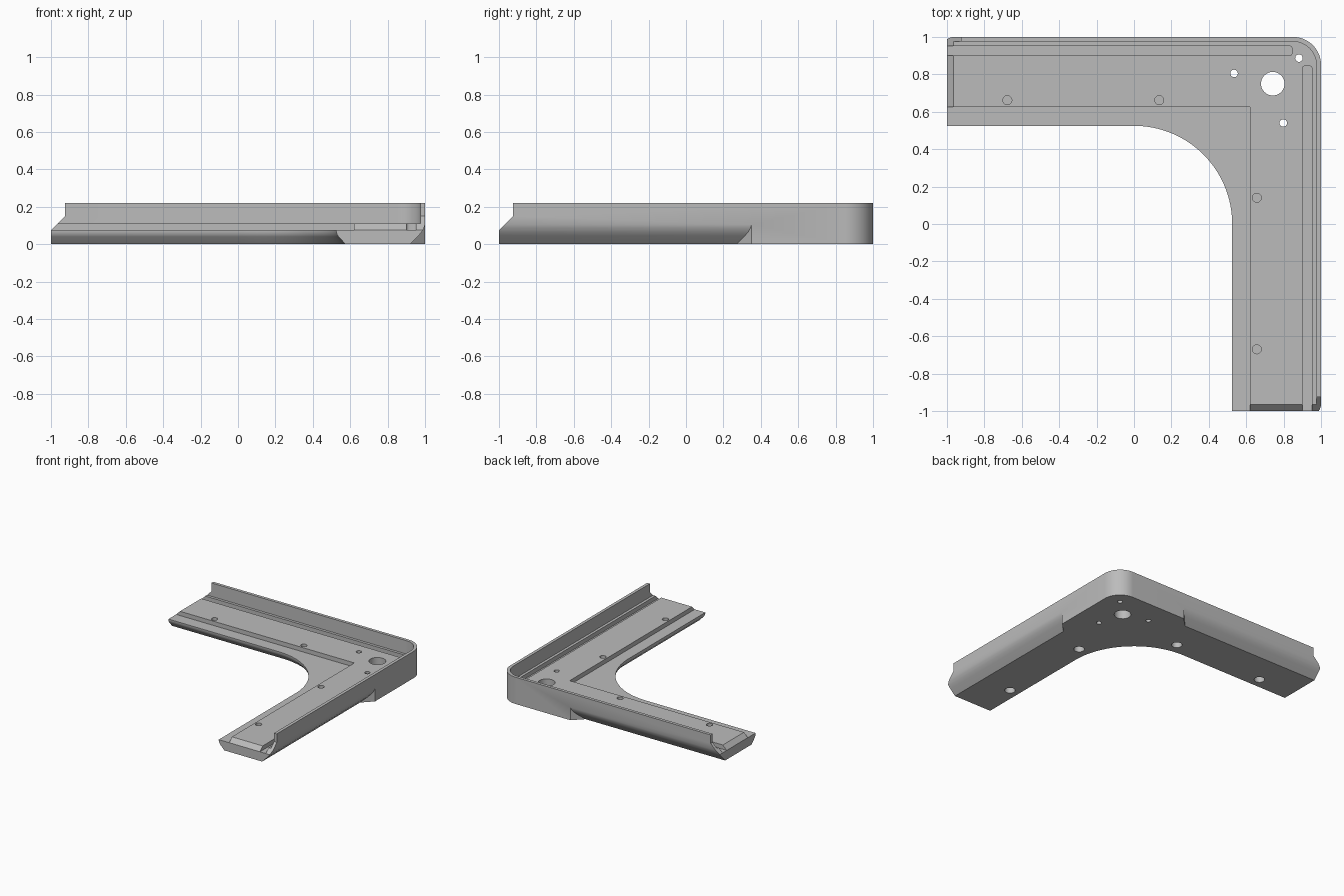
import bpy, bmesh, math

cube = bpy.data.objects.get("Cube")
if cube:
    bpy.data.objects.remove(cube, do_unlink=True)

grey = bpy.data.materials.new("mid_grey")
grey.use_nodes = True
colour = (0.5, 0.5, 0.5, 1)
grey.diffuse_color = colour
grey.node_tree.nodes["Principled BSDF"].inputs["Base Color"].default_value = colour


def loft(name, rings):
    """Closed solid through matching rings of 3D points."""
    bm = bmesh.new()
    vs = [[bm.verts.new(p) for p in ring] for ring in rings]
    n = len(vs[0])
    for a, b in zip(vs, vs[1:]):
        for i in range(n):
            j = (i + 1) % n
            bm.faces.new((a[i], a[j], b[j], b[i]))
    bm.faces.new(vs[0][::-1])
    bm.faces.new(vs[-1])
    bmesh.ops.recalc_face_normals(bm, faces=bm.faces)
    me = bpy.data.meshes.new(name)
    bm.to_mesh(me)
    bm.free()
    me.materials.append(grey)
    ob = bpy.data.objects.new(name, me)
    bpy.context.scene.collection.objects.link(ob)
    return ob


def prism(name, pts, z0, z1):
    return loft(name, [[(x, y, z) for x, y in pts] for z in (z0, z1)])


def arc(cx, cy, r, a0, a1, n):
    return [(cx + r * math.cos(math.radians(a0 + (a1 - a0) * i / n)),
             cy + r * math.sin(math.radians(a0 + (a1 - a0) * i / n))) for i in range(n + 1)]


def rounded_corner(lo, hi, r):
    return [(lo, lo), (hi, lo)] + arc(hi - r, hi - r, r, 0, 90, 20) + [(lo, hi)]


def inner_edge(o):
    r = 0.525 + o
    return [(-2, -2), (-2, r)] + arc(0, 0, r, 90, 0, 40) + [(r, -2)]


def swap(pts, flip):
    return [(p[1], p[0]) + tuple(p[2:]) for p in pts] if flip else pts


# Body block with the rounded outer corner
body = prism("corner_bracket", rounded_corner(-1, 1, 0.15), 0, 0.22)
cutters = []

# Inside of the L, flared outward at the bottom edge
flare = [(-0.1, 0.05), (0, 0.05), (0.04, 0.012), (0.052, 0.004), (0.068, 0), (1, 0)]
cutters.append(loft("cut_inside", [[(x, y, z) for x, y in inner_edge(o)] for z, o in flare]))

# Tray behind the rim, and the lower inner ledge
cutters.append(prism("cut_tray", rounded_corner(-2, 0.975, 0.125), 0.11, 1))
cutters.append(prism("cut_ledge", [(-2, -2), (0.62, -2), (0.62, 0.625), (-2, 0.625)], 0.075, 0.9))

# Details repeated on both arms
under = [(0.90, -0.02), (0.965, 0.045), (0.983, 0.066), (0.994, 0.086),
         (1.001, 0.108), (1.1, 0.108), (1.1, -0.02)]
end_cut = [(-1.1, 0.075), (-1, 0.075), (-0.925, 0.15), (-0.925, 0.4), (-1.1, 0.4)]
for flip in (False, True):
    # Groove along the rim
    groove = [(0.9, -2), (0.953, -2), (0.953, 0.83)] + \
        arc(0.938, 0.83, 0.015, 0, 90, 4)[1:] + arc(0.915, 0.83, 0.015, 90, 180, 4)
    cutters.append(prism("cut_groove", swap(groove, flip), 0.075, 0.8))
    # Undercut of the outer bottom edge, running out before the corner
    rings = [[(d, -2, z) for d, z in under],
             [(d, 0.27 + d - 0.92, z) for d, z in under]]
    cutters.append(loft("cut_underside", [swap(r, flip) for r in rings]))
    # Sloped arm end
    rings = [[(t, s, z) for s, z in end_cut] for t in (0.3, 1.3)]
    cutters.append(loft("cut_arm_end", [swap(r, flip) for r in rings]))

# Through holes
for x, y, r in ((0.742, 0.75, 0.063), (0.535, 0.805, 0.02),
                (0.882, 0.887, 0.02), (0.798, 0.54, 0.02)):
    cutters.append(prism("cut_hole", arc(x, y, r, 0, 348.75, 31), -0.1, 0.5))

# Screw pockets: narrow from above, wide from below, thin web between
for x, y in ((-0.677, 0.662), (0.135, 0.662), (0.657, 0.14), (0.657, -0.67)):
    cutters.append(prism("cut_screw", arc(x, y, 0.024, 0, 345, 23), 0.07, 0.5))
    cutters.append(prism("cut_head", arc(x, y, 0.04, 0, 345, 23), -0.1, 0.06))

# Apply all cuts, then drop the cutters
for c in cutters:
    c.hide_render = True
    m = body.modifiers.new(c.name, "BOOLEAN")
    m.operation = "DIFFERENCE"
    m.solver = "EXACT"
    m.object = c
bpy.context.view_layer.update()
result = bpy.data.meshes.new_from_object(
    body.evaluated_get(bpy.context.evaluated_depsgraph_get()))
body.modifiers.clear()
body.data = result
result.materials.clear()
result.materials.append(grey)
for p in result.polygons:
    p.material_index = 0
for c in cutters:
    bpy.data.objects.remove(c, do_unlink=True)

bpy.ops.object.select_all(action="DESELECT")
body.select_set(True)
bpy.context.view_layer.objects.active = body
bpy.ops.object.shade_smooth_by_angle(angle=math.radians(28))
